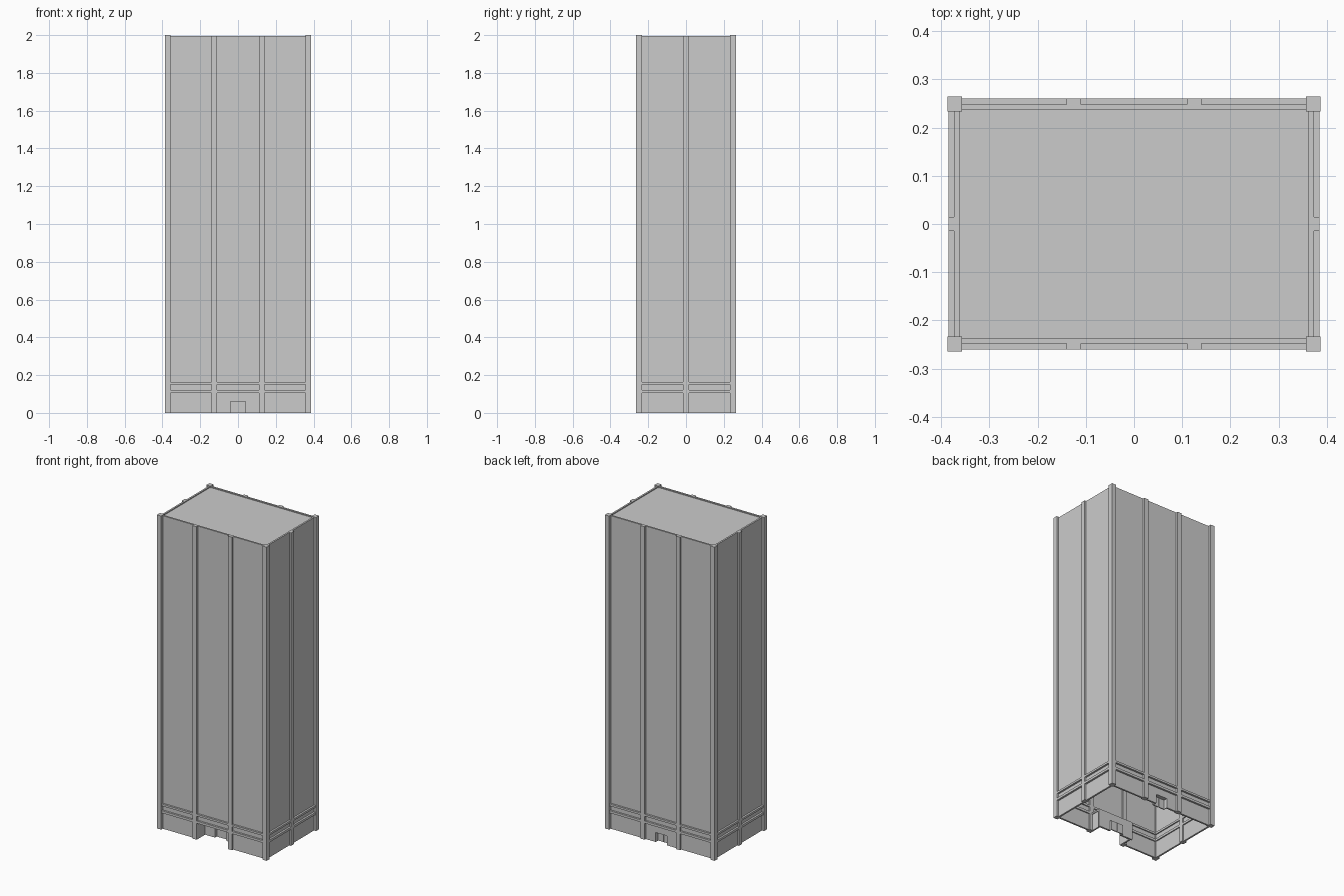
import bpy

cube = bpy.data.objects.get("Cube")
if cube:
    bpy.data.objects.remove(cube, do_unlink=True)

grey = bpy.data.materials.new("concrete_grey")
grey.use_nodes = True
colour = (0.6, 0.6, 0.6, 1)
grey.diffuse_color = colour
grey.node_tree.nodes["Principled BSDF"].inputs["Base Color"].default_value = colour


def box(name, x, y, z):
    """Box from (min, max) ranges along each axis."""
    bpy.ops.mesh.primitive_cube_add(size=1, location=[sum(r) / 2 for r in (x, y, z)])
    ob = bpy.context.object
    ob.name = name
    ob.scale = [r[1] - r[0] for r in (x, y, z)]
    ob.data.materials.append(grey)
    return ob


def span(a, b, side):
    return tuple(sorted((a * side, b * side)))


HX, HY = 0.385, 0.26          # outer faces of the frame
WALL, INNER = 0.012, 0.023    # panel setback and inner face of the wall
BACK = 0.03                   # depth of the frame bars
TOP, ROOF = 1.996, 1.99
SILL, HEAD = 0.105, 0.163     # underside of lower bar, top of upper bar
MULLION = 0.125
MW = 0.015
BARS = {"lower_bar": (SILL, 0.12), "upper_bar": (0.15, HEAD)}

# Roof slab, thin because the tower is a hollow shell
box("roof", (INNER - HX, HX - INNER), (INNER - HY, HY - INNER), (ROOF - 0.02, ROOF))

# Corner columns
for sx in (-1, 1):
    for sy in (-1, 1):
        box("corner_column", span(0.357, 0.387, sx), span(0.233, 0.264, sy), (0, 2))

# Long walls, mullions and bars
for side, label in ((-1, "front"), (1, "back")):
    panel = span(HY - INNER, HY - WALL, side)
    frame = span(HY - BACK, HY, side)
    box(label + "_wall", (-0.36, 0.36), panel, (SILL, TOP))
    for sx in (-1, 1):
        outer = span(MULLION, 0.36, sx)
        box(label + "_base_panel", outer, panel, (0, SILL))
        x = sx * MULLION
        box(label + "_mullion", (x - MW, x + MW), frame, (0, ROOF - 0.005))
        box(label + "_mullion_cap", (x - MW, x + MW), span(HY - INNER, HY, side),
            (ROOF - 0.01, TOP))
    for bar, z in BARS.items():
        box(label + "_" + bar, (-0.36, 0.36), frame, z)

# End walls, mullions and bars
for side, label in ((1, "left"), (-1, "right")):
    panel = span(HX - INNER, HX - WALL, side)
    frame = span(HX - BACK, HX, side)
    box(label + "_wall", panel, (-0.235, 0.235), (0, TOP))
    box(label + "_mullion", frame, (-MW, MW), (0, ROOF - 0.005))
    box(label + "_mullion_cap", span(HX - INNER, HX, side), (-MW, MW), (ROOF - 0.01, TOP))
    for bar, z in BARS.items():
        box(label + "_" + bar, frame, (-0.235, 0.235), z)


def door_wall(label, y, inward, door_w, door_h, depth):
    """Ground floor wall of a middle bay with a recessed double door."""
    t = 0.011
    ys = tuple(sorted((y, y + inward * t)))
    for sx in (-1, 1):
        box(label + "_bay_wall", span(door_w, MULLION, sx), ys, (0, SILL))
        # Door reveal and leaf
        box(label + "_door_jamb", span(door_w, door_w + 0.004, sx),
            tuple(sorted((y, y + inward * depth))), (0, door_h))
        leaf = tuple(sorted((y + inward * depth, y + inward * (depth + 0.006))))
        box(label + "_door_leaf", span(0.001, door_w + 0.004, sx), leaf, (0, door_h))
    box(label + "_door_lintel", (-door_w, door_w), ys, (door_h, SILL))
    box(label + "_door_soffit", (-door_w - 0.004, door_w + 0.004),
        tuple(sorted((y, y + inward * depth))), (door_h, door_h + 0.004))


# Deep entrance porch at the front
PORCH = -0.175
door_wall("front", PORCH, 1, 0.04, 0.06, 0.018)
for sx in (-1, 1):
    box("porch_side", span(MULLION - MW, MULLION - MW + 0.01, sx),
        (-HY + WALL, PORCH + 0.011), (0, SILL + 0.01))
box("porch_ceiling", (-MULLION, MULLION), (-HY + WALL, PORCH + 0.011), (SILL, SILL + 0.01))

# Service door at the back
door_wall("back", HY - WALL, -1, 0.04, 0.06, 0.025)
